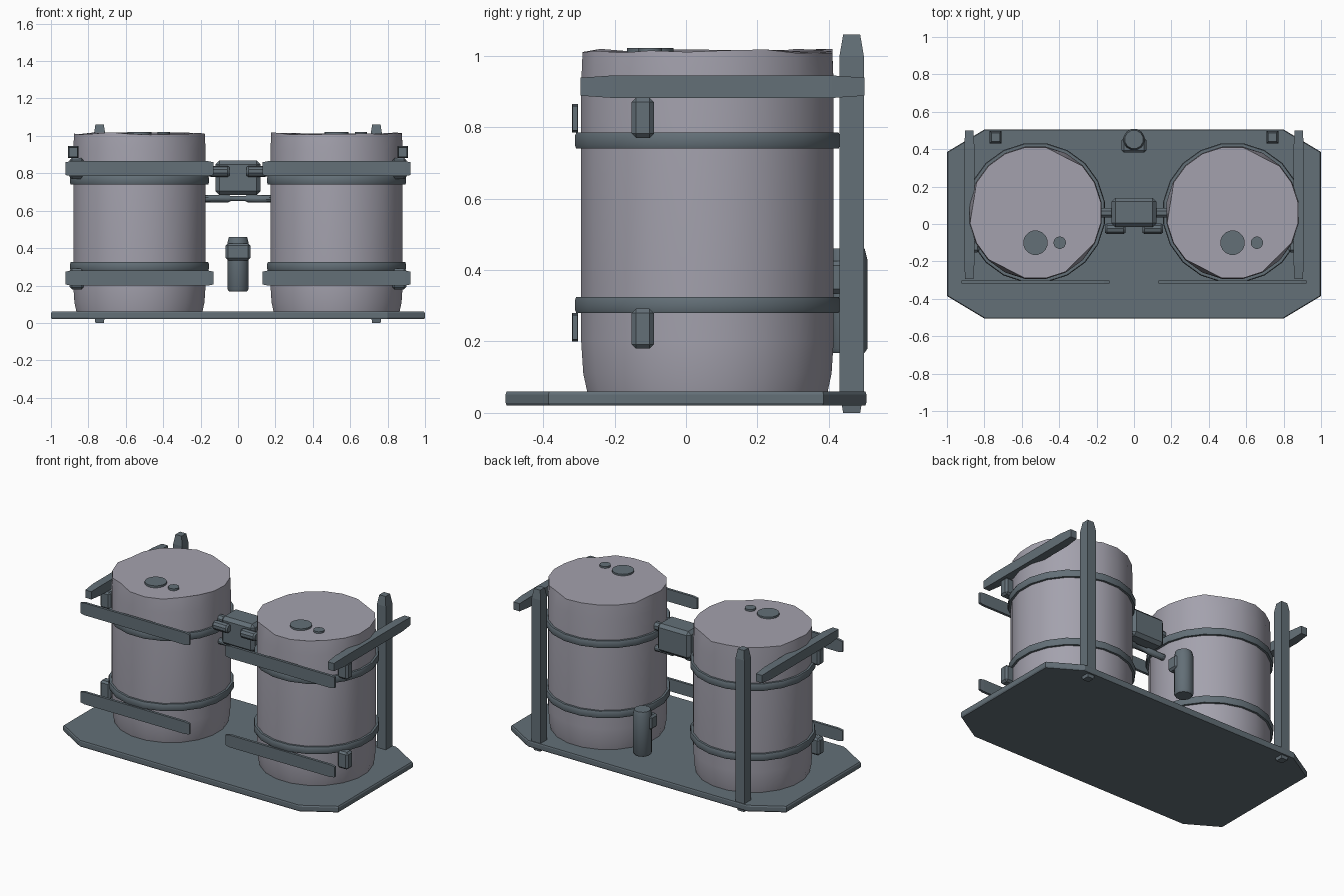
import bpy, bmesh, math, random
from mathutils import Vector

if "Cube" in bpy.data.objects:
    bpy.data.objects.remove(bpy.data.objects["Cube"])

random.seed(4)


def material(name, rgb):
    m = bpy.data.materials.new(name)
    m.diffuse_color = (*rgb, 1)
    m.use_nodes = True
    m.node_tree.nodes["Principled BSDF"].inputs["Base Color"].default_value = m.diffuse_color
    return m


DRUM = material("pale_lilac_grey", (0.37, 0.36, 0.42))
STEEL = material("slate_grey", (0.125, 0.16, 0.185))


def finish(name, bm, mat, angle=None, bevel=0):
    bmesh.ops.recalc_face_normals(bm, faces=bm.faces)
    mesh = bpy.data.meshes.new(name)
    bm.to_mesh(mesh)
    bm.free()
    ob = bpy.data.objects.new(name, mesh)
    bpy.context.collection.objects.link(ob)
    mesh.materials.append(mat)
    if bevel:
        mod = ob.modifiers.new("bevel", "BEVEL")
        mod.width, mod.segments = bevel, 1
    if angle:
        bpy.ops.object.select_all(action="DESELECT")
        ob.select_set(True)
        bpy.context.view_layer.objects.active = ob
        bpy.ops.object.shade_smooth_by_angle(angle=math.radians(angle))
    return ob


def loft(bm, rings, closed=False):
    """Join rings of points with quads; cap the ends unless closed."""
    vs = [[bm.verts.new(p) for p in r] for r in rings]
    n = len(vs[0])
    pairs = list(zip(vs, vs[1:])) + ([(vs[-1], vs[0])] if closed else [])
    for a, b in pairs:
        for i in range(n):
            j = (i + 1) % n
            bm.faces.new((a[i], a[j], b[j], b[i]))
    if not closed:
        bm.faces.new(vs[0])
        bm.faces.new(vs[-1])


def circle(c, r, z, n, wobble=0):
    pts = []
    for i in range(n):
        a = math.tau * (i + 0.5) / n
        dz = random.uniform(-wobble, 0)
        pts.append(Vector((c[0] + r * math.cos(a), c[1] + r * math.sin(a), z + dz)))
    return pts


def turned(name, c, profile, n, mat, axis="Z", closed=False, angle=35):
    """Lathe (radius, height) pairs round a vertical or sideways axis."""
    bm = bmesh.new()
    rings = [circle((0, 0), r, h, n) for r, h in profile]
    if axis == "X":
        rings = [[Vector((p.z, p.x, p.y)) for p in r] for r in rings]
    loft(bm, [[p + Vector(c) for p in r] for r in rings], closed)
    return finish(name, bm, mat, angle)


def box(name, lo, hi, bevel=0.008):
    bm = bmesh.new()
    bmesh.ops.create_cube(bm, size=1)
    for v in bm.verts:
        v.co = Vector([(lo[k] + hi[k]) / 2 + v.co[k] * (hi[k] - lo[k]) for k in range(3)])
    return finish(name, bm, STEEL, bevel=bevel)


def beam(name, lo, hi, axis, tip, scale):
    """Bar along one axis whose ends narrow over the tip length."""
    u, v = [k for k in range(3) if k != axis]
    bm = bmesh.new()
    rings = []
    for t, s in ((lo[axis], scale), (lo[axis] + tip, 1), (hi[axis] - tip, 1), (hi[axis], scale)):
        ring = []
        for su, sv in ((-1, -1), (1, -1), (1, 1), (-1, 1)):
            p = Vector((0, 0, 0))
            p[axis] = t
            p[u] = (lo[u] + hi[u]) / 2 + su * s * (hi[u] - lo[u]) / 2
            p[v] = (lo[v] + hi[v]) / 2 + sv * s * (hi[v] - lo[v]) / 2
            ring.append(p)
        rings.append(ring)
    loft(bm, rings)
    return finish(name, bm, STEEL)


# Base plate with cut corners and a thin chamfered edge
outline = [(-0.8, -0.505), (0.8, -0.505), (1, -0.385), (1, 0.385),
           (0.8, 0.505), (-0.8, 0.505), (-1, 0.385), (-1, -0.385)]
bm = bmesh.new()
loft(bm, [[Vector((x * s, y * s, z)) for x, y in outline]
          for s, z in ((0.995, 0.02), (1, 0.028), (1, 0.052), (0.995, 0.06))])
finish("base_plate", bm, STEEL)

for side, tag in ((-1, "left"), (1, "right")):
    cx, cy = side * 0.527, 0.06

    # Drum with a dented top rim
    bm = bmesh.new()
    rings = [circle((cx, cy), r, z, 20) for r, z in
             ((0.34, 0.055), (0.352, 0.11), (0.358, 0.2), (0.358, 0.92))]
    rim = circle((cx, cy), 0.354, 1.02, 20, 0.014)
    for i, p in enumerate(rim):
        if i in (3, 9, 13, 17):
            p.x, p.y = cx + (p.x - cx) * 0.95, cy + (p.y - cy) * 0.95
    loft(bm, rings + [rim])
    finish(tag + "_drum", bm, DRUM, 40)

    # Filler caps on the lid
    for dx, r, cap in ((0, 0.066, "large"), (0.13, 0.033, "small")):
        turned(f"{tag}_{cap}_cap", (cx + dx, -0.1, 0),
               ((r, 1.008), (r, 1.022)), 16, STEEL)

    # Hoops, front slats and side clips at two heights
    for hoop, slat, clip, lvl in ((0.28, 0.2, 0.18, "lower"), (0.74, 0.785, 0.77, "upper")):
        turned(f"{tag}_{lvl}_hoop", (cx, cy, hoop),
               ((0.35, 0), (0.372, 0.0), (0.376, 0.01), (0.376, 0.035),
                (0.372, 0.045), (0.35, 0.045)), 20, STEEL, closed=True)
        beam(f"{tag}_{lvl}_front_slat", (cx - 0.396, -0.319, slat),
             (cx + 0.396, -0.302, slat + 0.08), 0, 0.03, 0.85)
        xs = sorted((side * 0.825, side * 0.9))
        box(f"{tag}_{lvl}_clip", (xs[0], -0.152, clip), (xs[1], -0.09, clip + 0.112), 0.012)

    # Side rail and rear post with narrowed ends
    xs = sorted((side * 0.853, side * 0.908))
    beam(tag + "_side_rail", (xs[0], -0.295, 0.882), (xs[1], 0.5, 0.945), 1, 0.09, 0.8)
    xs = sorted((side * 0.708, side * 0.772))
    beam(tag + "_rear_post", (xs[0], 0.43, 0.0), (xs[1], 0.498, 1.06), 2, 0.06, 0.7)

    # Pins holding the coupling box
    turned(tag + "_coupling_pin", (side * 0.1, -0.025, 0.81),
           ((0.022, -0.055), (0.03, -0.045), (0.03, 0.045), (0.022, 0.055)), 10, STEEL, "X")
    turned(tag + "_coupling_lug", (side * 0.145, 0.06, 0.81),
           ((0.028, -0.04), (0.028, 0.04)), 8, STEEL, "X")

# Coupling box and tie bar between the drums
box("coupling_box", (-0.12, -0.015, 0.685), (0.12, 0.14, 0.868), 0.02)
turned("tie_bar", (0, 0.06, 0.665),
       ((0.02, -0.18), (0.02, -0.05), (0.014, -0.04), (0.014, 0.04),
        (0.02, 0.05), (0.02, 0.18)), 10, STEEL, "X")

# Rear canister with its collar
turned("rear_canister", (0, 0.452, 0),
       ((0.05, 0.168), (0.058, 0.18), (0.058, 0.43), (0.05, 0.46)), 12, STEEL)
box("canister_collar", (-0.066, 0.382, 0.335), (0.066, 0.46, 0.425), 0.012)
